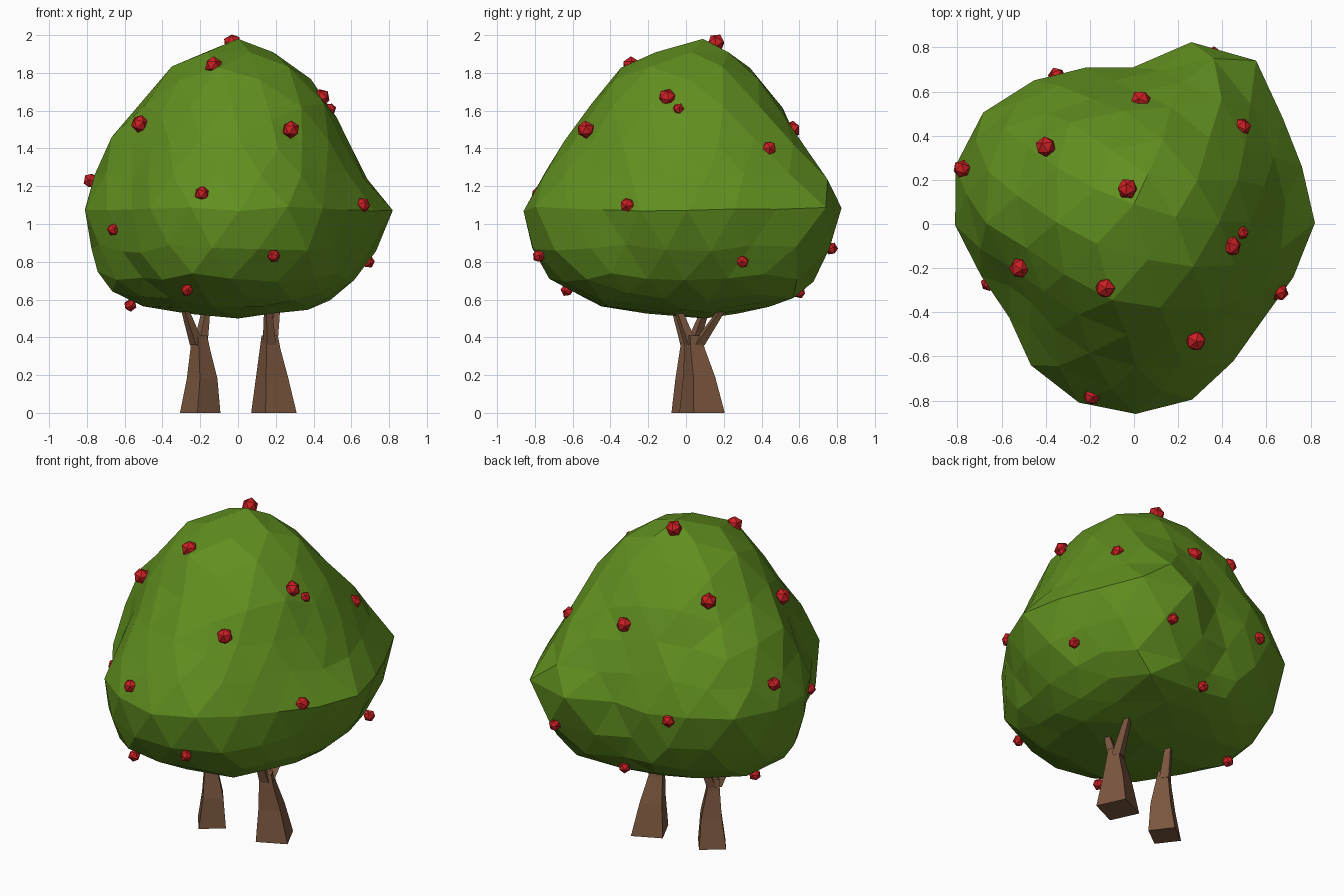
import bpy, bmesh, math, random
from mathutils import Vector, Matrix

if "Cube" in bpy.data.objects:
    bpy.data.objects.remove(bpy.data.objects["Cube"])

random.seed(4)


def material(name, rgb):
    m = bpy.data.materials.new(name)
    m.diffuse_color = (*rgb, 1)
    m.use_nodes = True
    m.node_tree.nodes["Principled BSDF"].inputs["Base Color"].default_value = m.diffuse_color
    return m


LEAF = material("leaf_green", (0.118, 0.275, 0.014))
BARK = material("bark_brown", (0.20, 0.095, 0.05))
RED = material("berry_red", (0.60, 0.014, 0.017))


def finish(bm, name, mat):
    bmesh.ops.recalc_face_normals(bm, faces=bm.faces)
    me = bpy.data.meshes.new(name)
    bm.to_mesh(me)
    bm.free()
    me.materials.append(mat)
    ob = bpy.data.objects.new(name, me)
    bpy.context.collection.objects.link(ob)


# canopy: radius every 30 degrees (from +x towards +y) at each height
HEIGHTS = [0.50, 0.54, 0.61, 0.77, 1.08, 1.34, 1.61, 1.87, 1.98]
RADII = [
    [0] * 12,
    [.34, .32, .44, .40, .38, .44, .42, .36, .38, .42, .38, .32],
    [.49, .51, .68, .57, .57, .65, .63, .54, .59, .57, .54, .49],
    [.68, .74, .83, .68, .71, .79, .78, .67, .78, .81, .76, .67],
    [.82, .79, .96, .70, .77, .87, .80, .68, .83, .86, .80, .71],
    [.63, .66, .79, .61, .67, .79, .75, .59, .67, .73, .66, .62],
    [.51, .53, .54, .53, .54, .57, .53, .50, .50, .51, .53, .51],
    [.29, .30, .31, .32, .33, .33, .32, .32, .32, .32, .31, .29],
    [0] * 12,
]
CENTRES = [0.1] + [0] * 7 + [0.09]


def mix(a, b, t):
    return a + (b - a) * t


def around(row, turn):
    i = int(turn * 12) % 12
    return mix(row[i], row[(i + 1) % 12], turn * 12 - int(turn * 12))


def canopy_point(d):
    s = (math.asin(max(-1, min(1, d.z))) / math.pi + 0.5) * 8
    i = min(7, int(s))
    t = s - i
    a = math.atan2(d.y, d.x) % math.tau
    r = mix(around(RADII[i], a / math.tau), around(RADII[i + 1], a / math.tau), t)
    return Vector((r * math.cos(a), r * math.sin(a) + mix(CENTRES[i], CENTRES[i + 1], t),
                   mix(HEIGHTS[i], HEIGHTS[i + 1], t)))


bm = bmesh.new()
bmesh.ops.create_icosphere(bm, subdivisions=3, radius=1)
for v in bm.verts:
    d = v.co.normalized()
    v.co = canopy_point(d)
    if abs(d.z) < 0.9:
        v.co += Vector([random.uniform(-.012, .012) for _ in range(3)])
finish(bm, "canopy", LEAF)


# trunks: four-sided tapered tubes with two forked branches
def tube(bm, path, turn):
    rings = []
    for x, y, z, r in path:
        rings.append([bm.verts.new((x + r * math.cos(turn + k * math.pi / 2),
                                    y + r * math.sin(turn + k * math.pi / 2), z))
                      for k in range(4)])
    for a, b in zip(rings, rings[1:]):
        for k in range(4):
            bm.faces.new((a[k], a[(k + 1) % 4], b[(k + 1) % 4], b[k]))
    bm.faces.new(rings[0][::-1])
    bm.faces.new(rings[-1])


def trunk(name, stem, tips, turn):
    bm = bmesh.new()
    tube(bm, stem, turn)
    x, y, z, r = stem[-1]
    for tx, ty, tz in tips:
        elbow = (mix(x, tx, .65), mix(y, ty, .65), mix(z, tz, .45), .028)
        tube(bm, [(mix(x, tx, .15), mix(y, ty, .15), z - .05, .038), elbow,
                  (tx, ty, tz, .02)], turn)
    finish(bm, name, BARK)


trunk("left_trunk",
      [(-.20, .03, 0, .108), (-.19, .025, .18, .082), (-.20, .02, .34, .052), (-.205, .02, .41, .042)],
      [(-.285, -.06, .56), (-.165, .11, .57)], math.radians(-8))
trunk("right_trunk",
      [(.19, .085, 0, .128), (.18, .07, .19, .09), (.17, .045, .34, .058), (.168, .04, .41, .046)],
      [(.158, -.05, .57), (.205, .20, .56)], math.radians(-20))

# berries: faceted balls, the upper ones larger
BERRIES = [
    (-.03, .16, 1.96), (-.13, -.29, 1.84), (-.52, -.20, 1.53), (.44, -.10, 1.67),
    (.49, -.04, 1.61), (.28, -.53, 1.50), (-.19, -.78, 1.16), (.66, -.31, 1.10),
    (-.66, -.27, .97), (.19, -.78, .83), (-.27, -.63, .65), (-.57, .14, .57),
    (.69, .30, .80), (-.78, .25, 1.23), (-.35, .67, 1.05), (.03, .56, 1.50),
    (.49, .44, 1.40), (-.40, .35, 1.68), (.36, .77, .87), (0, .60, .64),
]
for n, p in enumerate(BERRIES):
    bm = bmesh.new()
    r = .031 if n == 4 else .048 if p[2] > 1.45 else .041 if p[2] > 1 else .035
    spin = Matrix.Rotation(random.uniform(0, 3), 4, Vector((1, random.random(), random.random())))
    bmesh.ops.create_icosphere(bm, subdivisions=1, radius=r, matrix=Matrix.Translation(p) @ spin)
    finish(bm, f"berry_{n + 1}", RED)
